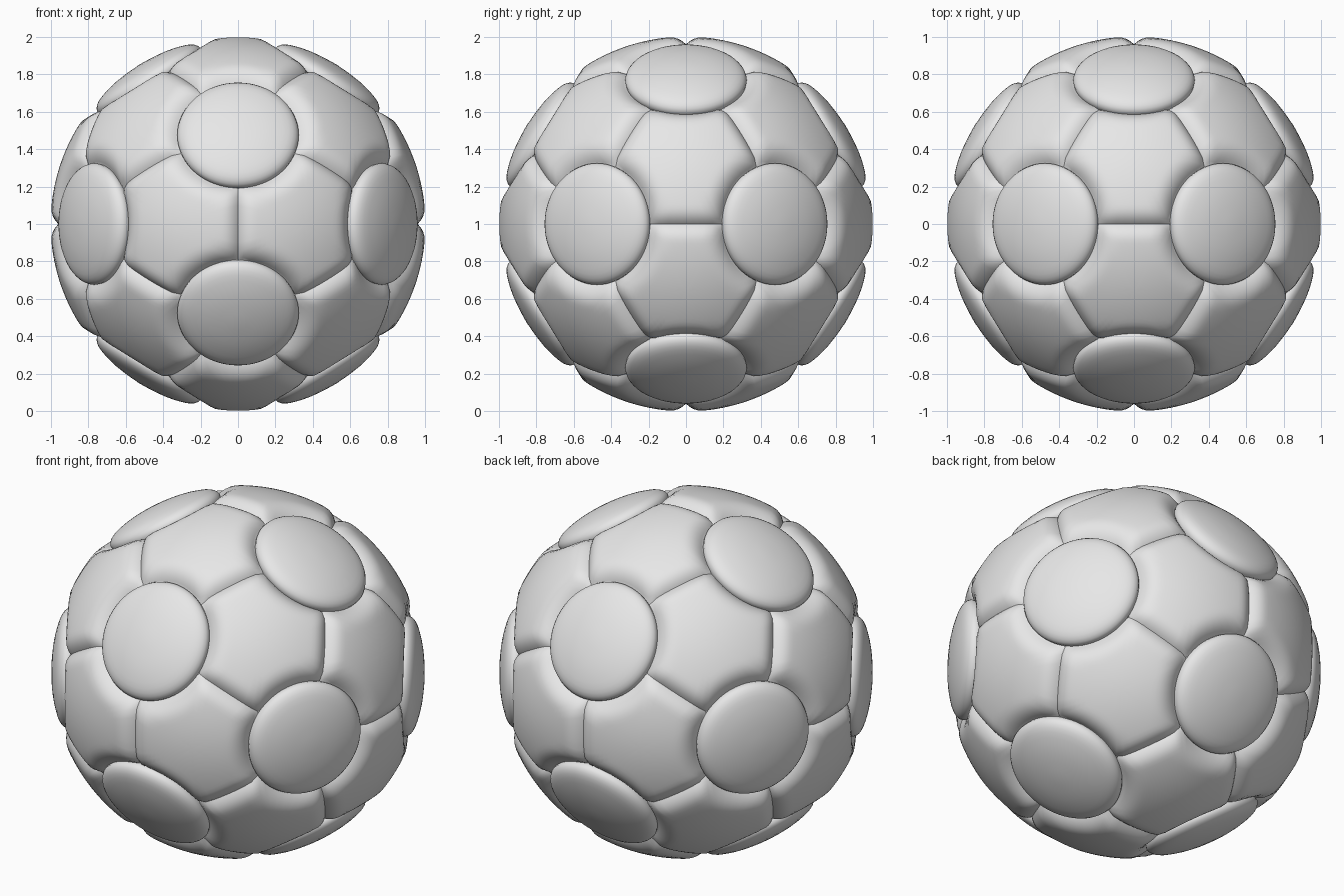
import bpy, bmesh, math
from itertools import combinations
from mathutils import Vector

cube = bpy.data.objects.get("Cube")
if cube:
    bpy.data.objects.remove(cube, do_unlink=True)

CENTRE = Vector((0, 0, 1))
RADIUS = 1.002
RIM_ANGLE = 0.345      # angle from a round panel's axis to its rim

leather = bpy.data.materials.new("light_grey")
leather.use_nodes = True
grey = (0.8, 0.8, 0.8, 1)
leather.diffuse_color = grey
leather.node_tree.nodes["Principled BSDF"].inputs["Base Color"].default_value = grey


def finish(bm, name):
    """Turn a bmesh into a smooth shaded object."""
    mesh = bpy.data.meshes.new(name)
    bm.to_mesh(mesh)
    bm.free()
    mesh.materials.append(leather)
    mesh.shade_smooth()
    return place(mesh, name)


def place(mesh, name):
    obj = bpy.data.objects.new(name, mesh)
    obj.location = CENTRE
    bpy.context.collection.objects.link(obj)
    return obj


def rings_to_faces(bm, tip, rings):
    """Fan the first ring to the tip and bridge the other rings."""
    n = len(rings[0])
    for i in range(n):
        j = (i + 1) % n
        bm.faces.new((tip, rings[0][i], rings[0][j]))
        for inner, outer in zip(rings, rings[1:]):
            bm.faces.new((inner[i], outer[i], outer[j], inner[j]))


# Axes of the twelve round panels
phi = (1 + math.sqrt(5)) / 2
axes = []
for s in (-1, 1):
    for t in (-phi, phi):
        axes += [Vector(p).normalized() for p in ((0, t, s), (t, s, 0), (s, 0, t))]

# Round panels: a lathed cushion with a rolled rim
profile = [(0.05, 1.0), (0.1, 0.996), (0.15, 0.99), (0.2, 0.98), (0.24, 0.969),
           (0.27, 0.959), (0.292, 0.948), (0.308, 0.936), (0.319, 0.922),
           (0.325, 0.905), (0.321, 0.885), (0.31, 0.865)]
SIDES = 64
bm = bmesh.new()
rings = [[bm.verts.new((r * math.cos(a), r * math.sin(a), h))
          for a in (math.tau * k / SIDES for k in range(SIDES))] for r, h in profile]
rings_to_faces(bm, bm.verts.new((0, 0, RADIUS)), rings)
first = finish(bm, "round_panel_1")
for k, axis in enumerate(axes):
    panel = first if k == 0 else place(first.data, f"round_panel_{k + 1}")
    panel.rotation_euler = axis.to_track_quat("Z", "Y").to_euler()


def falloff(distance, width, depth):
    """Rounded drop from the panel surface into a seam."""
    return depth * (1 - min(max(distance / width, 0), 1)) ** 2.4


def surface(d, corners, seams):
    """Point on a six-sided panel in direction d."""
    seam = min(d.dot(n) for n in seams)
    rim = min(d.angle(c) for c in corners) - RIM_ANGLE
    drop = math.hypot(falloff(seam, 0.1, 0.042), falloff(rim, 0.13, 0.062))
    return d * (RADIUS - drop)


def six_sided_panel(a, b, c, name, steps=8, count=16):
    corners = (a, b, c)
    seams = [p.cross(q).normalized() for p, q in ((a, b), (b, c), (c, a))]
    hexagon = []
    for p, q in ((a, b), (b, c), (c, a)):
        hexagon += [p.lerp(q, 1 / 3), p.lerp(q, 2 / 3)]
    # Outline: straight along seams, curved around the round panels
    outline = []
    for i, p in enumerate(hexagon):
        q = hexagon[(i + 1) % 6]
        for k in range(steps):
            d = p.lerp(q, k / steps).normalized()
            near = min(corners, key=d.angle)
            if i % 2 and d.angle(near) < RIM_ANGLE - 0.01:
                side = (d - near * d.dot(near)).normalized()
                ang = RIM_ANGLE - 0.01
                d = near * math.cos(ang) + side * math.sin(ang)
            outline.append(d)
    middle = (a + b + c).normalized()
    bm = bmesh.new()
    rings = []
    for r in range(1, count + 1):
        t = 1 - (1 - r / count) ** 1.5
        rings.append([bm.verts.new(surface(middle.lerp(d, t).normalized(), corners, seams))
                      for d in outline])
    rings_to_faces(bm, bm.verts.new(middle * RADIUS), rings)
    finish(bm, name)


# Six-sided panels: one between every three neighbouring round panels
number = 0
for a, b, c in combinations(axes, 3):
    if min(a.dot(b), b.dot(c), c.dot(a)) > 0.4:
        number += 1
        if a.cross(b).dot(c) < 0:
            b, c = c, b
        six_sided_panel(a, b, c, f"six_sided_panel_{number}")
